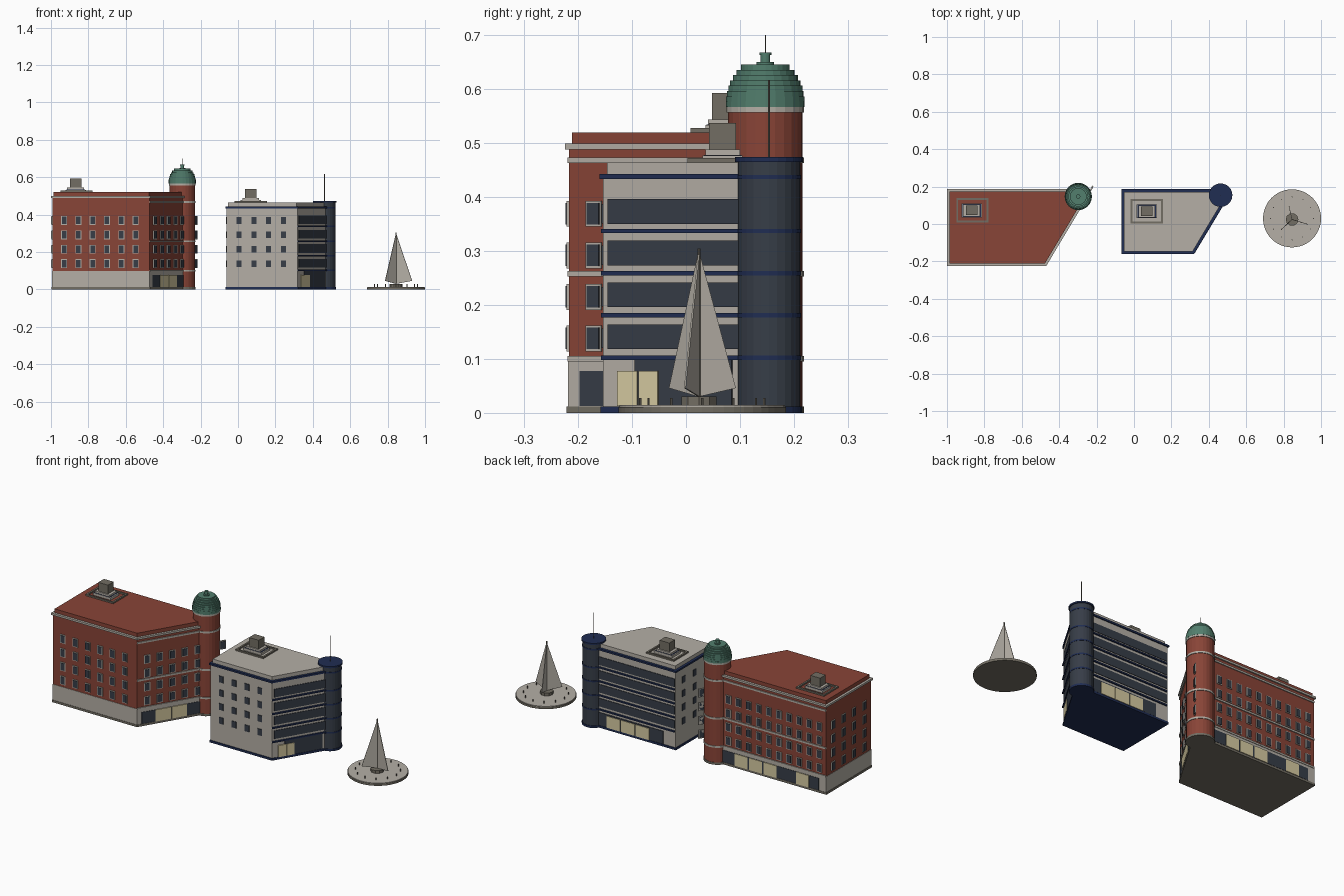
import bpy, bmesh
from math import sin, cos, pi, sqrt, radians
from mathutils import Vector

cube = bpy.data.objects.get("Cube")
if cube:
    bpy.data.objects.remove(cube)


def material(name, r, g, b):
    m = bpy.data.materials.new(name)
    m.use_nodes = True
    m.diffuse_color = (r, g, b, 1)
    m.node_tree.nodes["Principled BSDF"].inputs["Base Color"].default_value = (r, g, b, 1)
    return m


BRICK = material("red brick", .25, .058, .038)
STONE = material("pale stone", .46, .43, .38)
GREY = material("warm grey", .17, .155, .125)
GLASS = material("dark glass", .038, .047, .064)
NAVY = material("navy trim", .014, .026, .085)
COPPER = material("green copper", .085, .21, .155)
LIT = material("cream panel", .68, .6, .36)


def solids(name, parts, mat):
    """Each part is a flat outline extruded along a vector."""
    bm = bmesh.new()
    for pts, vec in parts:
        low = [bm.verts.new(p) for p in pts]
        high = [bm.verts.new(Vector(p) + Vector(vec)) for p in pts]
        bm.faces.new(low[::-1])
        bm.faces.new(high)
        for i in range(len(low)):
            j = (i + 1) % len(low)
            bm.faces.new((low[i], low[j], high[j], high[i]))
    bmesh.ops.recalc_face_normals(bm, faces=bm.faces)
    mesh = bpy.data.meshes.new(name)
    bm.to_mesh(mesh)
    bm.free()
    mesh.materials.append(mat)
    ob = bpy.data.objects.new(name, mesh)
    bpy.context.collection.objects.link(ob)
    return ob


def normal(a, b):
    d = (Vector(b) - Vector(a)).normalized()
    return Vector((d.y, -d.x))


def storey(name, outline, grow, z0, z1, mat):
    """Slab over a convex outline, pushed outward by grow."""
    pts = []
    for i, p in enumerate(outline):
        n1 = normal(outline[i - 1], p)
        n2 = normal(p, outline[(i + 1) % len(outline)])
        q = Vector(p) + (n1 + n2) * grow / (1 + n1.dot(n2))
        pts.append((q.x, q.y, z0))
    return solids(name, [(pts, (0, 0, z1 - z0))], mat)


def drum(x, y, r, z0, z1, sides=24):
    ring = [(x + r * cos(2 * pi * i / sides), y + r * sin(2 * pi * i / sides), z0) for i in range(sides)]
    return ring, (0, 0, z1 - z0)


def box(x0, x1, y0, y1, z0, z1):
    return [(x0, y0, z0), (x1, y0, z0), (x1, y1, z0), (x0, y1, z0)], (0, 0, z1 - z0)


def plates(name, wall, rects, thick, mat):
    """Thin plates on a wall; each rect is (u0, u1, z0, z1)."""
    a, b = Vector(wall[0]), Vector(wall[1])
    d, n = (b - a).normalized(), normal(a, b)
    parts = []
    for u0, u1, z0, z1 in rects:
        p, q = a + d * u0 - n * .002, a + d * u1 - n * .002
        v = n * (thick + .002)
        parts.append(([(*p, z0), (*q, z0), (*q, z1), (*p, z1)], (v.x, v.y, 0)))
    solids(name, parts, mat)


ROWS = [.138 + .077 * i for i in range(4)]


def windows(name, wall, columns, w, h, framed):
    def grid(w, h):
        return [(u - w / 2, u + w / 2, z - h / 2, z + h / 2) for u in columns for z in ROWS]
    if framed:
        plates(name + "_frames", wall, grid(w + .008, h + .008), .004, STONE)
    plates(name + "_glass", wall, grid(w, h), .006 if framed else .003, GLASS)


def roof_unit(name, x, y, z, bx):
    """Roof curb, stepped base and plant box."""
    w, d, t = .086, .065, .01
    solids(name + "_curb", [box(x - w, x + w, y - d, y - d + t, z, z + .008),
                            box(x - w, x + w, y + d - t, y + d, z, z + .008),
                            box(x - w, x - w + t, y - d, y + d, z, z + .008),
                            box(x + w - t, x + w, y - d, y + d, z, z + .008)], GREY)
    solids(name + "_steps", [box(bx - .055, bx + .055, y - .037, y + .037, z - .005, z + .013),
                             box(bx - .045, bx + .045, y - .032, y + .032, z + .013, z + .024)], STONE)
    solids(name + "_trim", [box(bx - .05, bx + .05, y - .035, y + .035, z + .01, z + .014)], NAVY)
    solids(name + "_box", [box(bx - .03, bx + .03, y - .025, y + .025, z + .02, z + .073)], GREY)


# Brick building body
A = [(-.993, -.217), (-.473, -.217), (-.267, .127), (-.29, .18), (-.993, .18)]
a_front, a_slant, a_back, a_left = (A[0], A[1]), (A[1], A[2]), (A[3], A[4]), (A[4], A[0])
storey("brick_plinth", A, .004, 0, .012, GREY)
storey("brick_ground_floor", A, .002, .012, .1, STONE)
storey("brick_walls", A, 0, .1, .488, BRICK)
storey("brick_cornice", A, .007, .488, .499, STONE)
storey("brick_parapet", A, -.006, .499, .52, BRICK)
for wall, name, length in ((a_slant, "slant", .39), (a_back, "back", .703)):
    plates("brick_bands_" + name, wall,
           [(0, length, z, z + .01) for z in (.095, .253, .463)], .005, STONE)

# Brick building windows
windows("brick_front", a_front, [.063 + .0765 * i for i in range(6)], .024, .04, True)
windows("brick_slant", a_slant, [.055 + .07 * i for i in range(7)], .026, .04, True)
windows("brick_back", a_back, [.1 + .0625 * i for i in range(10)], .024, .04, True)
windows("brick_left", a_left, [.06 + .092 * i for i in range(4)], .024, .04, True)

# Brick building shop fronts
plates("brick_shop_glass_slant", a_slant, [(.025, .36, .013, .078)], .004, GLASS)
plates("brick_shop_doors_slant", a_slant, [(.1, .185, .013, .078), (.19, .275, .013, .078)], .007, LIT)
plates("brick_shop_glass_back", a_back, [(.05, .66, .013, .08)], .004, GLASS)
plates("brick_shop_doors_back", a_back,
       [(u, u + w, .013, .08) for u, w in ((.14, .08), (.23, .08), (.32, .08), (.52, .08))], .007, LIT)

# Domed corner tower
tx, ty = -.298, .147
solids("dome_tower_plinth", [drum(tx, ty, .072, 0, .012)], GREY)
solids("dome_tower", [drum(tx, ty, .069, .01, .557)], BRICK)
solids("dome_tower_rings", [drum(tx, ty, .072, z, z + .01) for z in (.095, .253, .463, .557)], STONE)
steps = [drum(tx, ty, .073 * sqrt(1 - (i * .0098 / .087) ** 2), .567 + i * .0098, .567 + (i + 1) * .0098)
         for i in range(8)]
solids("dome", steps + [drum(tx, ty, .016, .645, .65), drum(tx, ty, .009, .65, .665),
                        drum(tx, ty, .011, .663, .668)], COPPER)
solids("dome_spike", [drum(tx, ty, .0012, .668, .7, 6)], GREY)
roof_unit("brick_roof_unit", -.864, .073, .52, -.868)

# Pale building body
B = [(-.062, -.154), (.318, -.154), (.488, .13), (.463, .18), (-.062, .18)]
b_front, b_slant, b_back, b_left = (B[0], B[1]), (B[1], B[2]), (B[3], B[4]), (B[4], B[0])
storey("pale_plinth", B, .004, 0, .012, NAVY)
storey("pale_walls", B, 0, .012, .433, STONE)
storey("pale_cornice", B, .006, .433, .443, NAVY)
storey("pale_parapet", B, -.008, .443, .464, STONE)
windows("pale_front", b_front, [.067 + .0795 * i for i in range(4)], .027, .036, False)
windows("pale_left", b_left, [.07 + .097 * i for i in range(3)], .027, .036, False)

# Ribbon glazing, trims and shop fronts
for wall, name, length in ((b_slant, "slant", .325), (b_back, "back", .52)):
    plates("ribbon_glass_" + name, wall,
           [(.012, length, z - .023, z + .023) for z in (.141, .219, .296, .373)], .003, GLASS)
    plates("ribbon_trim_" + name, wall,
           [(0, length, z, z + .008) for z in (.098, .177, .255, .333)], .007, NAVY)
plates("pale_shop_glass_slant", b_slant, [(.07, .28, .013, .098)], .003, GLASS)
plates("pale_shop_door_slant", b_slant, [(.034, .077, .013, .078), (.08, .122, .013, .078)], .006, LIT)
plates("pale_shop_glass_back", b_back, [(.04, .45, .013, .085)], .003, GLASS)
plates("pale_shop_doors_back", b_back,
       [(u, u + .085, .013, .078) for u in (.1, .19, .28)], .006, LIT)

# Glass corner tower with mast
gx, gy = .463, .154
solids("glass_tower", [drum(gx, gy, .058, .01, .466)], GLASS)
solids("glass_tower_rings", [drum(gx, gy, .0595, z, z + .008) for z in (.098, .177, .255, .333, .433)]
       + [drum(gx, gy, .061, 0, .012), drum(gx, gy, .063, .465, .474)], NAVY)
solids("tower_mast", [drum(gx, gy, .002, .474, .617, 6)], GREY)
roof_unit("pale_roof_unit", .068, .068, .464, .068)

# Sail monument: round plaza, hub, mast, three sails and bollards
mx, my = .845, .024
solids("plaza_base", [drum(mx, my + .006, .155, 0, .011, 48)], GREY)
solids("plaza_paving", [drum(mx, my + .006, .153, .011, .0145, 48)], STONE)
solids("monument_hub", [drum(mx, my, .034, .014, .03, 10)], GREY)
solids("monument_mast", [drum(mx, my, .003, .03, .305, 8)], GREY)
sails = []
for angle, reach in ((-17, .09), (103, .07), (223, .08)):
    d = Vector((cos(radians(angle)), sin(radians(angle)), 0))
    c, side = Vector((mx, my, 0)), Vector((-d.y, d.x, 0)) * .003
    up = Vector((0, 0, 1))
    sails.append(([c + up * .03 - side / 2, c + d * reach + up * .046 - side / 2, c + up * .3 - side / 2], side))
solids("sails", sails, STONE)
solids("bollards", [drum(mx + .115 * cos(pi * i / 6), my + .006 + .115 * sin(pi * i / 6), .0025, .014, .028, 6)
                    for i in range(12)], GREY)
